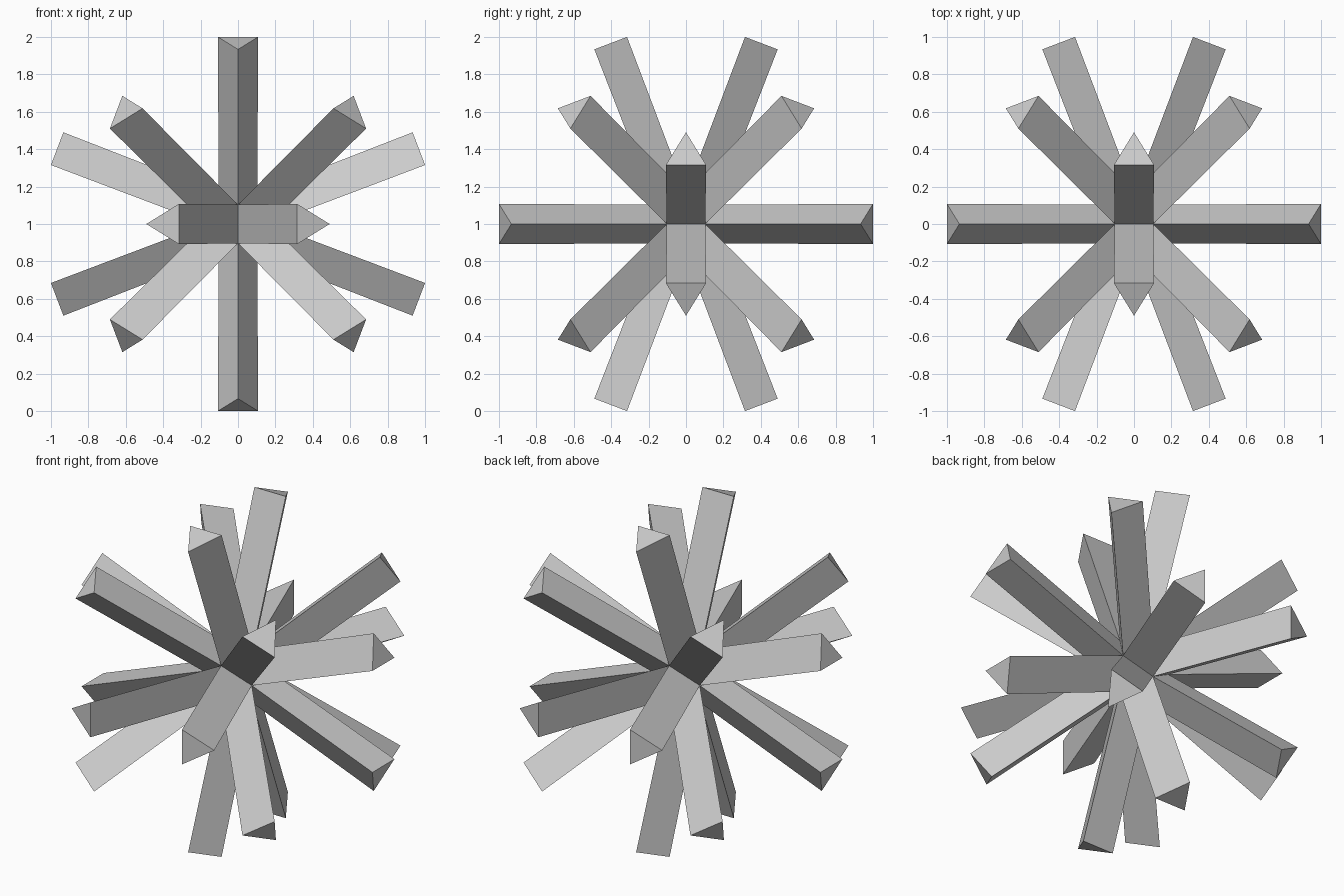
import bpy
import bmesh
from mathutils import Vector

if "Cube" in bpy.data.objects:
    bpy.data.objects.remove(bpy.data.objects["Cube"])

PHI = (1 + 5 ** 0.5) / 2
CORE = 0.103      # half edge length of the core icosahedron
TIP = 0.108       # half edge length of each flat spike end
REACH = 1.047     # distance from the centre to each spike end
CENTRE = Vector((0, 0, 1))

bm = bmesh.new()

# Icosahedral core: hull of three golden rectangles
for s in (-1, 1):
    for t in (-PHI, PHI):
        for co in ((s, 0, t), (0, t, s), (t, s, 0)):
            bm.verts.new(Vector(co) * CORE)
bmesh.ops.convex_hull(bm, input=bm.verts[:])
bmesh.ops.recalc_face_normals(bm, faces=bm.faces[:])

# One slightly flared triangular spike grown from every core face
caps = bmesh.ops.extrude_discrete_faces(bm, faces=bm.faces[:])["faces"]
for cap in caps:
    mid = cap.calc_center_median()
    for v in cap.verts:
        v.co = mid.normalized() * REACH + (v.co - mid) * (TIP / CORE)

bmesh.ops.recalc_face_normals(bm, faces=bm.faces[:])
bmesh.ops.translate(bm, verts=bm.verts[:], vec=CENTRE)

mesh = bpy.data.meshes.new("spiked_star")
bm.to_mesh(mesh)
bm.free()
star = bpy.data.objects.new("spiked_star", mesh)
bpy.context.collection.objects.link(star)
